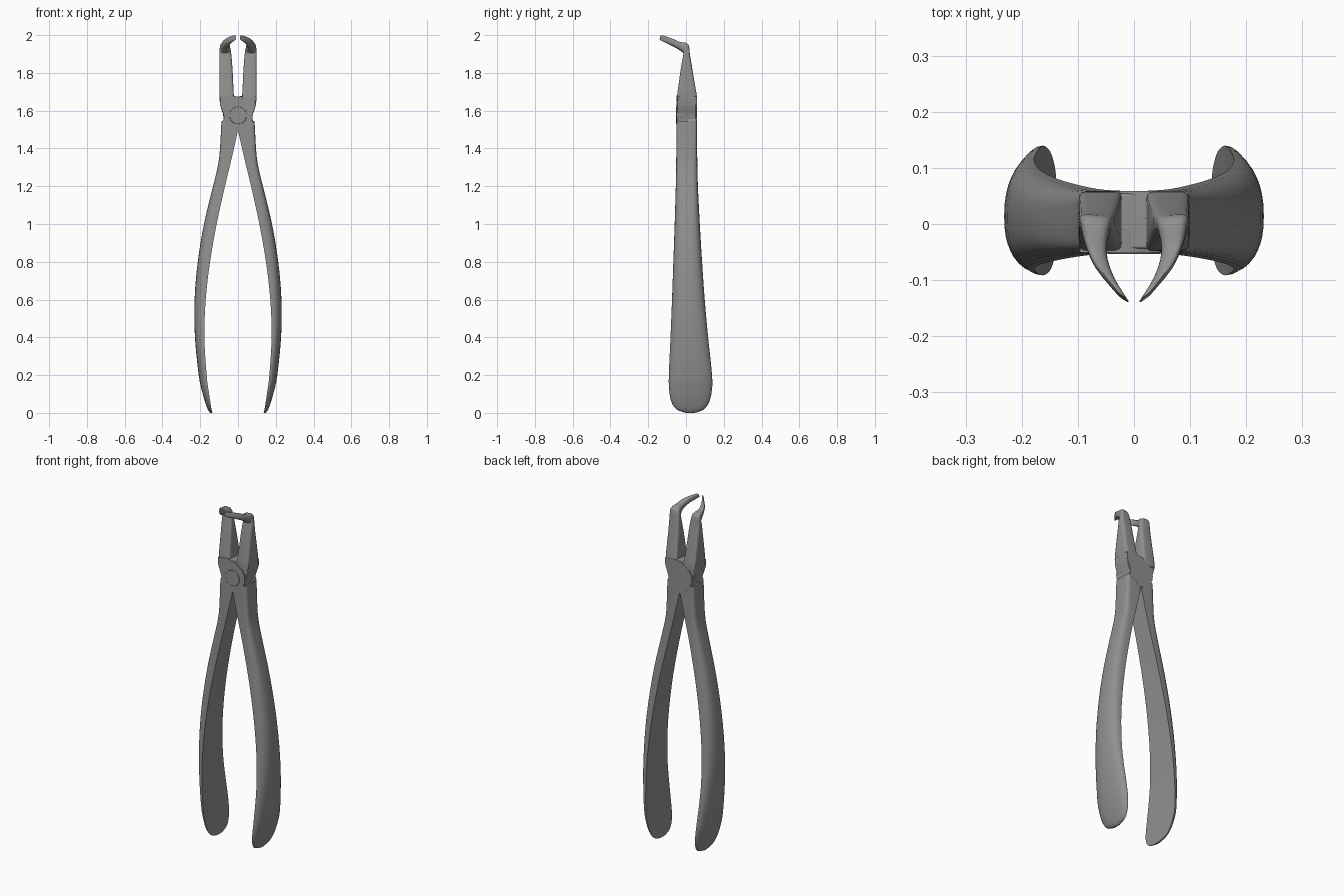
import bpy, bmesh
from math import sin, cos, pi
from mathutils import Vector

if "Cube" in bpy.data.objects:
    bpy.data.objects.remove(bpy.data.objects["Cube"])

steel = bpy.data.materials.new("dark_steel")
steel.diffuse_color = (.28, .28, .28, 1)
steel.use_nodes = True
steel.node_tree.nodes["Principled BSDF"].inputs["Base Color"].default_value = steel.diffuse_color


def spow(v, e):
    return (1 if v >= 0 else -1) * abs(v) ** e


def finish(bm, name, angle=35):
    bmesh.ops.recalc_face_normals(bm, faces=bm.faces)
    me = bpy.data.meshes.new(name)
    bm.to_mesh(me)
    bm.free()
    me.materials.append(steel)
    ob = bpy.data.objects.new(name, me)
    bpy.context.collection.objects.link(ob)
    bpy.ops.object.select_all(action='DESELECT')
    ob.select_set(True)
    bpy.context.view_layer.objects.active = ob
    bpy.ops.object.shade_smooth_by_angle(angle=angle * pi / 180)
    return ob


def loft(name, rings, angle=35):
    bm = bmesh.new()
    vs = [[bm.verts.new(p) for p in r] for r in rings]
    n = len(vs[0])
    for a, b in zip(vs, vs[1:]):
        for i in range(n):
            j = (i + 1) % n
            bm.faces.new((a[i], a[j], b[j], b[i]))
    bm.faces.new(vs[0])
    bm.faces.new(vs[-1])
    return finish(bm, name, angle)


def smooth_rows(rows, steps):
    # Catmull-Rom interpolation between rows of parameters
    out = []
    for i in range(len(rows) - 1):
        q = [rows[max(0, min(len(rows) - 1, i + k))] for k in (-1, 0, 1, 2)]
        for s in range(steps):
            t = s / steps
            out.append([0.5 * (2 * b + (c - a) * t + (2*a - 5*b + 4*c - d) * t*t
                               + (3*b - a - 3*c + d) * t**3) for a, b, c, d in zip(*q)])
    return out + [rows[-1]]


def plate(name, pts, y0, y1, bevel=0.004):
    ob = loft(name, [[(x, y, z) for x, z in pts] for y in (y0, y1)], 30)
    if bevel:
        m = ob.modifiers.new("bevel", 'BEVEL')
        m.width, m.segments, m.limit_method = bevel, 2, 'ANGLE'
    return ob


# Handles: z, inner x, outer x, back y extents, squareness of D section
handle_rows = [
    (0.000, .136, .147, .000, .045, 2.2),
    (0.018, .140, .160, -.050, .095, 2.2),
    (0.060, .147, .175, -.078, .124, 2.2),
    (0.120, .156, .192, -.089, .137, 2.2),
    (0.200, .166, .208, -.091, .138, 2.2),
    (0.400, .178, .228, -.082, .117, 2.3),
    (0.600, .171, .230, -.074, .099, 2.4),
    (0.800, .148, .213, -.067, .085, 2.6),
    (1.000, .113, .180, -.060, .073, 3.0),
    (1.200, .069, .132, -.054, .063, 4.0),
    (1.320, .040, .104, -.052, .060, 5.0),
    (1.420, .017, .094, -.051, .059, 7.0),
    (1.500, .000, .090, -.0505, .0585, 9.0),
    (1.545, .000, .087, -.0505, .0585, 9.0),
]

# Beaks: centre, half-width vector, half-thickness vector, squareness
jaw_rows = [
    (.056, .005, 1.640, .036, 0, 0, .054, 0, 9),
    (.060, .005, 1.680, .038, 0, 0, .052, 0, 9),
    (.062, .004, 1.740, .037, 0, 0, .043, 0, 7),
    (.064, .003, 1.820, .035, 0, 0, .031, 0, 5),
    (.067, .003, 1.895, .032, 0, 0, .018, 0, 4),
    (.069, -.003, 1.930, .027, .004, 0, .013, .023, 3.4),
    (.069, -.040, 1.946, .020, .010, 0, .004, .018, 3),
    (.053, -.085, 1.968, .017, .010, 0, .004, .016, 3),
    (.020, -.131, 1.986, .010, .007, 0, .003, .013, 3),
]

for s, side in ((1, "right"), (-1, "left")):
    rings = []
    for z, xi, xo, y0, y1, n in smooth_rows(handle_rows, 3):
        yc, h = (y0 + y1) / 2, (y1 - y0) / 2
        rings.append([(s * (xi + (xo - xi) * abs(sin(pi * k / 18)) ** (2 / n)),
                       yc + h * spow(cos(pi * k / 18), 2 / n), max(z, 0))
                      for k in range(18)] + [(s * xi, yc - h, max(z, 0))])
    loft(side + "_handle", rings, 40)

    rings = []
    for cx, cy, cz, ux, uy, vx, vy, vz, n in smooth_rows(jaw_rows, 3):
        c, u, v = Vector((cx, cy, cz)), Vector((ux, uy, 0)), Vector((vx, vy, vz))
        ring = []
        for k in range(20):
            a = 2 * pi * (k + .5) / 20
            p = c + u * spow(cos(a), 2 / n) + v * spow(sin(a), 2 / n)
            ring.append((s * p.x, p.y, p.z))
        rings.append(ring)
    loft(side + "_jaw", rings, 40)

# Hinge core, notched between handles and jaws
half = [(.076, 1.53), (.076, 1.575), (.086, 1.600), (.096, 1.635), (.098, 1.675),
        (.030, 1.675)]
core = half + [(-x, z) for x, z in reversed(half)]
core += [(-.02, 1.49), (.02, 1.49)]
plate("hinge_core", core, -.044, .054)

# Interleaved cheeks: each runs from one handle across to the opposite jaw
cheek = [(-.080, 1.545), (-.02, 1.50), (.0, 1.49), (.03, 1.50), (.062, 1.535), (.076, 1.56),
         (.080, 1.585), (.076, 1.61), (.062, 1.635), (.040, 1.655),
         (.010, 1.672), (-.03, 1.680), (-.096, 1.672), (-.094, 1.63), (-.080, 1.59), (-.072, 1.565)]
plate("front_cheek", cheek, -.051, -.01, 0)
plate("back_cheek", [(-x, z) for x, z in cheek], .01, .059, 0)

# Pivot pin
pin = [(.046 * cos(2 * pi * k / 32), 1.575 + .046 * sin(2 * pi * k / 32)) for k in range(32)]
plate("pivot_pin", pin, -.0535, .05, .002)
